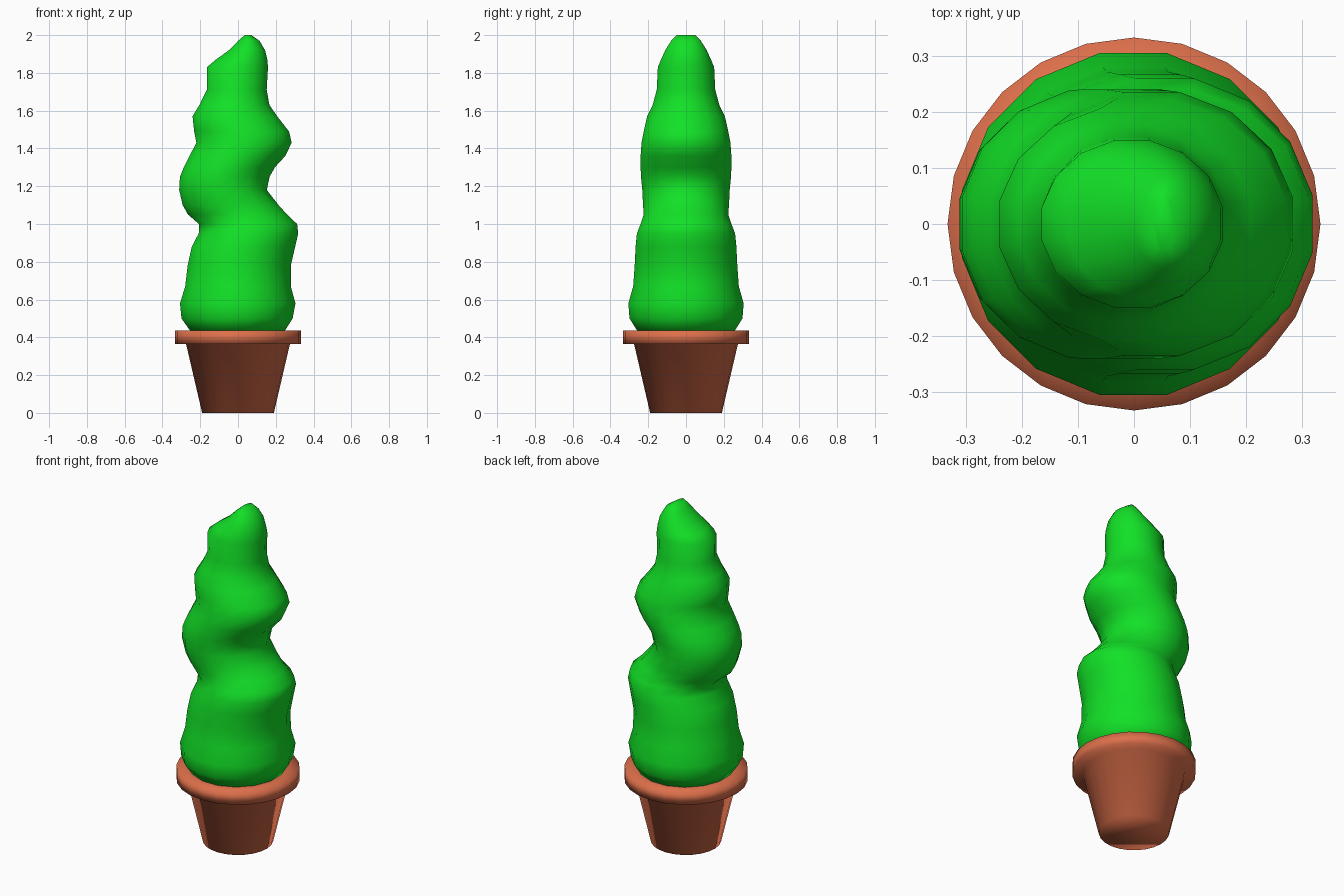
import bpy, bmesh, math


def material(name, color):
    m = bpy.data.materials.new(name)
    m.diffuse_color = (*color, 1)
    return m


def loft(name, rings, sides, offset, mat):
    """Skin a stack of horizontal ellipses (z, centre x, radius x, radius y), capped at both ends."""
    bm = bmesh.new()
    loops = []
    for z, cx, rx, ry in rings:
        angles = [math.tau * (i + offset) / sides for i in range(sides)]
        loops.append([bm.verts.new((cx + rx * math.cos(a), ry * math.sin(a), z)) for a in angles])
    for low, high in zip(loops, loops[1:]):
        for i in range(sides):
            j = (i + 1) % sides
            bm.faces.new((low[i], low[j], high[j], high[i]))
    bm.faces.new(loops[0][::-1])
    bm.faces.new(loops[-1])
    for f in bm.faces:
        f.smooth = True
    me = bpy.data.meshes.new(name)
    bm.to_mesh(me)
    bm.free()
    me.materials.append(mat)
    ob = bpy.data.objects.new(name, me)
    bpy.context.collection.objects.link(ob)
    return ob


clay = material("terracotta", (0.72, 0.16, 0.07))
leaf = material("foliage", (0.006, 0.75, 0.02))

# Terracotta pot: tapered body and overhanging rim
pot = [(0, 0.19), (0.365, 0.275), (0.365, 0.333), (0.437, 0.333), (0.437, 0.25)]
loft("pot", [(z, 0, r, r) for z, r in pot], 24, 0, clay)

# Spiral-clipped bush: height, left edge, right edge, half depth
outline = [
    (0.43, -0.255, 0.25, 0.26), (0.50, -0.305, 0.295, 0.305), (0.58, -0.313, 0.310, 0.311),
    (0.67, -0.285, 0.285, 0.285), (0.78, -0.272, 0.285, 0.277), (0.88, -0.25, 0.308, 0.272),
    (0.95, -0.213, 0.324, 0.265), (1.00, -0.212, 0.318, 0.245), (1.05, -0.27, 0.265, 0.228),
    (1.10, -0.298, 0.22, 0.232), (1.18, -0.316, 0.157, 0.236), (1.25, -0.312, 0.172, 0.243),
    (1.30, -0.292, 0.20, 0.245), (1.36, -0.262, 0.255, 0.245), (1.43, -0.225, 0.289, 0.240),
    (1.49, -0.237, 0.275, 0.228), (1.57, -0.245, 0.212, 0.21), (1.63, -0.208, 0.17, 0.18),
    (1.71, -0.168, 0.155, 0.158), (1.83, -0.168, 0.162, 0.152), (1.87, -0.12, 0.158, 0.135),
    (1.92, -0.05, 0.145, 0.112), (1.97, 0.0, 0.115, 0.08), (2.0, 0.035, 0.07, 0.05),
]
loft("bush", [(z, (l + r) / 2, (r - l) / 2, d) for z, l, r, d in outline], 16, 0.5, leaf)
